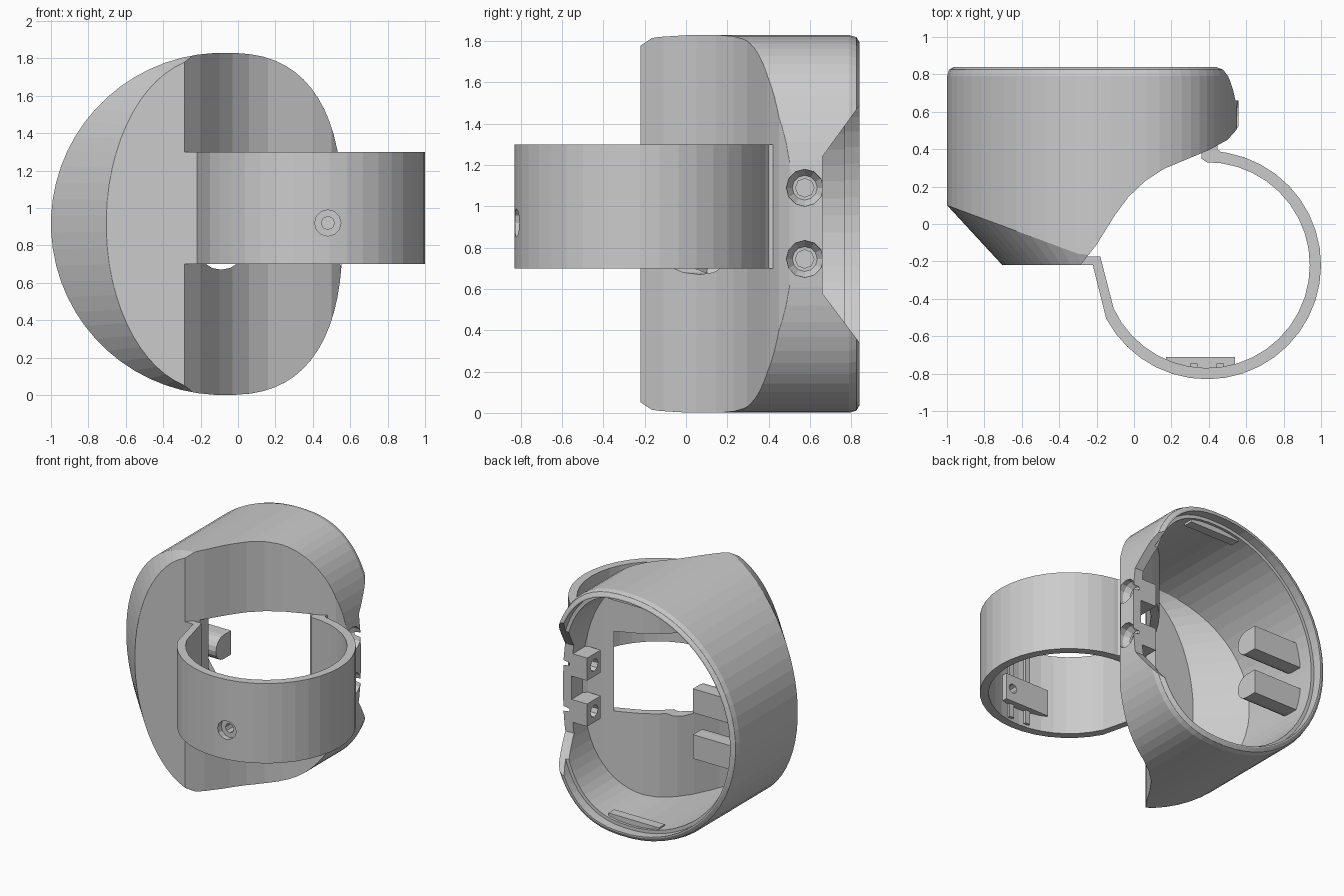
import bpy, bmesh, math
from mathutils import Vector

if "Cube" in bpy.data.objects:
    bpy.data.objects.remove(bpy.data.objects["Cube"])

CX, CZ, N = -0.08, 0.915, 64


def mesh_object(name, verts, faces):
    me = bpy.data.meshes.new(name)
    me.from_pydata(verts, [], faces)
    bm = bmesh.new()
    bm.from_mesh(me)
    bmesh.ops.recalc_face_normals(bm, faces=bm.faces[:])
    bm.to_mesh(me)
    bm.free()
    ob = bpy.data.objects.new(name, me)
    bpy.context.collection.objects.link(ob)
    return ob


def loft(name, rings):
    n = len(rings[0])
    faces = [tuple(range(n)), tuple(range((len(rings) - 1) * n, len(rings) * n))]
    for r in range(len(rings) - 1):
        for i in range(n):
            j = (i + 1) % n
            faces.append((r * n + i, r * n + j, r * n + n + j, r * n + n + i))
    return mesh_object(name, [p for ring in rings for p in ring], faces)


def prism(name, pts, lo, hi, axis):
    """Extrude a 2D profile along an axis (profile: x=>yz, y=>xz, z=>xy)."""
    place = {'x': lambda a, b, h: (h, a, b), 'y': lambda a, b, h: (a, h, b),
             'z': lambda a, b, h: (a, b, h)}[axis]
    return loft(name, [[place(a, b, h) for a, b in pts] for h in (lo, hi)])


def circle(cx, cy, r, n=16):
    return [(cx + r * math.cos(2 * math.pi * i / n), cy + r * math.sin(2 * math.pi * i / n)) for i in range(n)]


def rect(x0, x1, y0, y1):
    return [(x0, y0), (x1, y0), (x1, y1), (x0, y1)]


def apply_mod(ob, kind, **props):
    m = ob.modifiers.new("m", kind)
    for k, v in props.items():
        setattr(m, k, v)
    bpy.context.view_layer.objects.active = ob
    bpy.ops.object.modifier_apply(modifier=m.name)


def boolean(ob, other, op='DIFFERENCE'):
    apply_mod(ob, 'BOOLEAN', object=other, operation=op, solver='EXACT')
    bpy.data.objects.remove(other)


def outline(inset):
    """Round on the left, squarer on the right."""
    pts = []
    for i in range(N):
        a = 2 * math.pi * (i + 0.5) / N
        c, s = math.cos(a), math.sin(a)
        e = 2 / 2.6 if c > 0 else 1
        w = 0.64 if c > 0 else 0.92
        x = math.copysign(abs(c) ** e, c) * (w - inset)
        z = math.copysign(abs(s) ** e, s) * (0.915 - inset)
        pts.append((CX + x, CZ + z))
    return pts


def pod(name, inset, back, front, shift, soft):
    """Egg-shaped pod whose left front edge is a crescent chamfer."""
    def t(x):
        return max(0, (-0.27 - x) / 0.73)
    rings = []
    if soft:
        rings.append([(x, back, z) for x, z in outline(inset + 0.035)])
        rings.append([(x, back - 0.015, z) for x, z in outline(inset + 0.01)])
        back -= 0.05
    rings.append([(x, back, z) for x, z in outline(inset)])
    rings.append([(x, -0.17 + 0.27 * t(x) + shift, z) for x, z in outline(inset)])
    rings.append([(x + 0.28 * t(x), front, z) for x, z in outline(inset + 0.025)])
    return loft(name, rings)


# Saddle curve where the ring sits against the pod (top view)
saddle = [(-0.31, -0.25), (-0.2, -0.11), (-0.1, 0.05), (-0.03, 0.145), (0.06, 0.23), (0.16, 0.295),
          (0.28, 0.345), (0.4, 0.395), (0.5, 0.45), (0.545, 0.5), (0.58, 0.56)]


def saddle_cutter(off):
    pts = [(x - 0.7 * off, y + off) for x, y in saddle]
    return prism("cutter", [(pts[0][0] - 0.1, -0.5)] + pts + [(1.2, pts[-1][1]), (1.2, -0.5)], -0.5, 2.5, 'z')


# Pod shell
body = pod("pod_shell", 0, 0.84, -0.22, 0, True)
boolean(body, saddle_cutter(0))
apply_mod(body, 'BEVEL', width=0.025, segments=2, limit_method='ANGLE',
          angle_limit=math.radians(42), use_clamp_overlap=True)
cavity = pod("cavity", 0.07, 0.95, -0.16, 0.04, False)
boolean(cavity, saddle_cutter(0.05))
boolean(body, cavity)

# Stepped lip inside the rim and cut-out on the right side of the rim
boolean(body, prism("lip", outline(0.045), 0.77, 0.95, 'y'))
boolean(body, prism("notch", [(0.66, 0.58), (0.66, 1.24), (0.87, 1.53), (0.87, 0.3)], 0.2, 0.8, 'x'))

# Opening from the ring into the pod
boolean(body, prism("opening", rect(-0.22, 0.41, 0.7, 1.3), -0.15, 0.42, 'y'))
boolean(body, prism("scoop", circle(-0.09, 0.80, 0.13), -0.15, 0.35, 'y'))

# Screw lugs on the right wall, pegs on the left wall
for z in (0.745, 1.09):
    lug = [(0.50, z - 0.085), (0.66, z - 0.085), (0.66, z + 0.085), (0.50, z + 0.085)]
    boolean(body, prism("lug", lug, 0.36, 0.53, 'x'), 'UNION')
    boolean(body, prism("screw_hole", circle(0.575, z, 0.045, 8), 0.2, 0.8, 'x'))
    sink = loft("sink", [[(x, y, w) for y, w in circle(0.575, z, r, 12)]
                         for x, r in ((0.47, 0.06), (0.51, 0.088), (0.7, 0.095))])
    boolean(body, sink)
    arc = [(0.57 - 0.09 * math.sin(math.pi * i / 8), z + 0.09 * math.cos(math.pi * i / 8)) for i in range(9)]
    prism("peg", arc + [(0.66, z - 0.09), (0.66, z + 0.09)], -0.95, -0.52, 'x')

# Latch bars inside top and bottom
for z in (0.05, 1.72):
    prism("latch_bar", rect(-0.3, 0.12, z, z + 0.06), 0.68, 0.75, 'y')

# Finger ring, with bent ends that meet the pod
def arc(r, a0, a1, n=26):
    return [(0.39 + r * math.cos(math.radians(a0 + (a1 - a0) * i / n)),
             -0.22 + r * math.sin(math.radians(a0 + (a1 - a0) * i / n))) for i in range(n + 1)]


outer = [(0.45, 0.44), (0.445, 0.40), (0.465, 0.385)] + arc(0.61, 80, -152) + [(-0.22, -0.22), (-0.36, -0.22)]
inner = [(-0.33, -0.175), (-0.18, -0.175)] + arc(0.55, -155, 82) + [(0.39, 0.33), (0.36, 0.35), (0.36, 0.40)]
ring = prism("finger_ring", outer + inner, 0.7, 1.3, 'z')

# Clasp plate and rib inside the ring, with a countersunk hole
boolean(ring, prism("plate", rect(0.17, 0.54, 0.82, 1.02), -0.785, -0.71, 'y'), 'UNION')
for x in (0.30, 0.44):
    boolean(ring, prism("rib", rect(x, x + 0.04, 0.72, 1.28), -0.79, -0.745, 'y'), 'UNION')
boolean(ring, prism("hole", circle(0.48, 0.92, 0.035, 8), -1, -0.6, 'y'))
boolean(ring, prism("ring_sink", circle(0.48, 0.92, 0.07, 12), -0.9, -0.785, 'y'))
